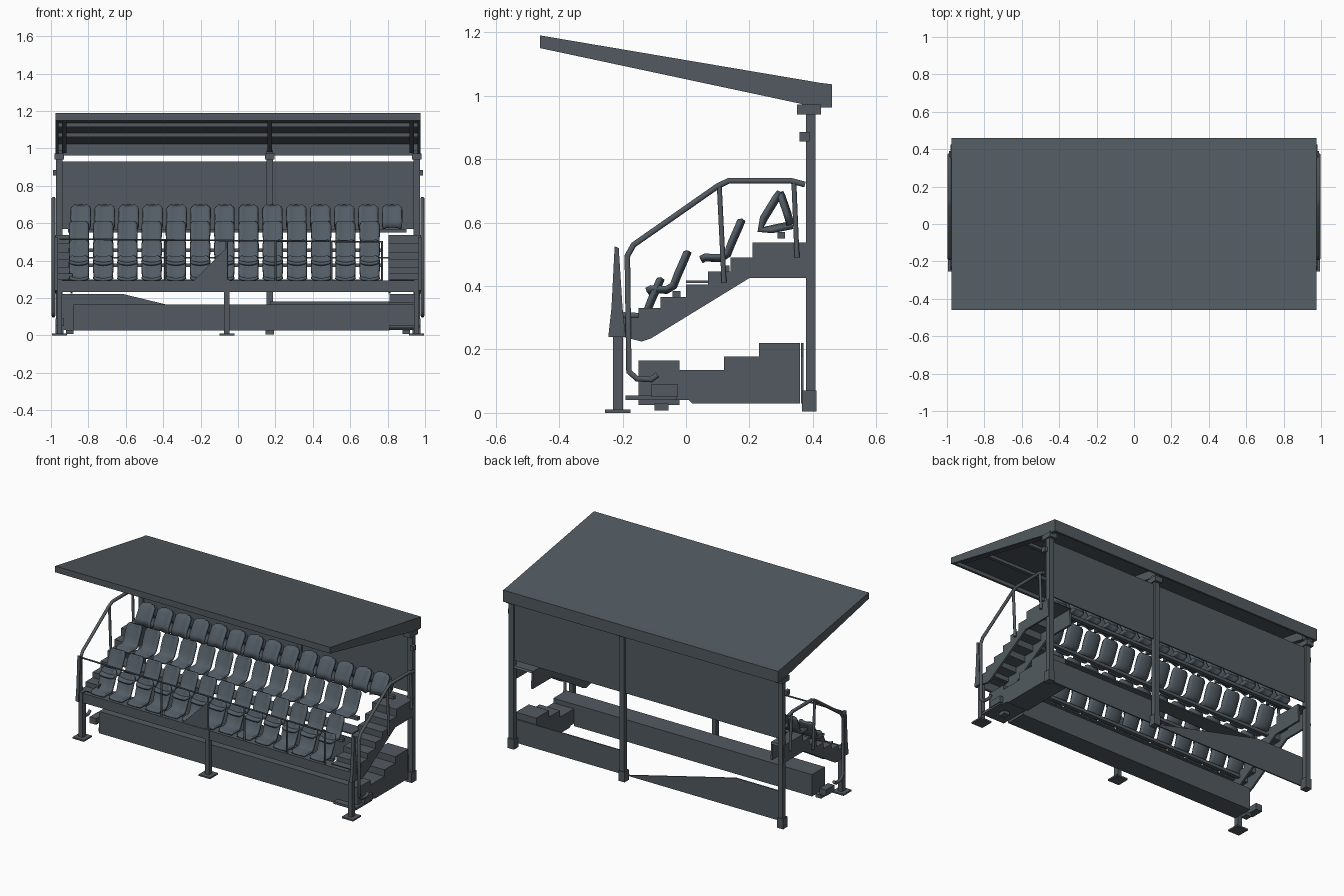
import bpy, bmesh, math
from mathutils import Vector

def mat(name, c):
    m = bpy.data.materials.new(name)
    m.diffuse_color = (*c, 1)
    return m

STEEL = mat("slate grey steel", (0.085, 0.102, 0.117))
SEAT = mat("blue grey plastic", (0.085, 0.108, 0.130))

def finish(name, bm, m=STEEL, smooth=False):
    bmesh.ops.recalc_face_normals(bm, faces=bm.faces)
    me = bpy.data.meshes.new(name)
    bm.to_mesh(me)
    bm.free()
    me.materials.append(m)
    for p in me.polygons:
        p.use_smooth = smooth
    ob = bpy.data.objects.new(name, me)
    bpy.context.collection.objects.link(ob)
    return ob

def box(name, x0, x1, y0, y1, z0, z1, m=STEEL):
    return side_prism(name, [(y0, z0), (y1, z0), (y1, z1), (y0, z1)], x0, x1, m)

def prism(name, pts, offset, m=STEEL):
    bm = bmesh.new()
    a = [bm.verts.new(p) for p in pts]
    b = [bm.verts.new(Vector(p) + Vector(offset)) for p in pts]
    n = len(a)
    bm.faces.new(a)
    bm.faces.new(b[::-1])
    for i in range(n):
        bm.faces.new((a[i], b[i], b[(i + 1) % n], a[(i + 1) % n]))
    return finish(name, bm, m)

def side_prism(name, yz, x0, x1, m=STEEL):
    return prism(name, [(x0, y, z) for y, z in yz], (x1 - x0, 0, 0), m)

def front_plate(name, xz, y, t=0.008):
    return prism(name, [(x, y, z) for x, z in xz], (0, t, 0))

def tube(name, pts, r):
    cu = bpy.data.curves.new(name, 'CURVE')
    cu.dimensions = '3D'
    cu.bevel_depth = r
    cu.bevel_resolution = 1
    cu.use_fill_caps = True
    sp = cu.splines.new('POLY')
    sp.points.add(len(pts) - 1)
    for q, p in zip(sp.points, pts):
        q.co = (*p, 1)
    cu.materials.append(STEEL)
    ob = bpy.data.objects.new(name, cu)
    bpy.context.collection.objects.link(ob)

# Roof: sloping sheet with a fascia frame, open below
box_top = lambda y: 1.19 - (y + 0.46) * 0.15 / 0.88
roof_side = [(-0.46, 1.15), (0.36, 0.975), (0.40, 0.962), (0.46, 0.962),
             (0.46, 1.036), (0.42, 1.041), (-0.46, 1.19)]
for s in (-1, 1):
    side_prism("roof_side_fascia", roof_side, s * 0.975, s * 0.96)
side_prism("roof_sheet", [(-0.46, 1.175), (0.42, 1.026), (0.46, 1.021), (0.46, 1.036),
                          (0.42, 1.041), (-0.46, 1.19)], -0.975, 0.975)
box("roof_front_fascia", -0.975, 0.975, -0.46, -0.445, 1.15, 1.187)
box("roof_back_fascia", -0.975, 0.975, 0.447, 0.46, 0.962, 1.034)
for x in (-0.93, 0.17, 0.93):
    side_prism("roof_rafter", [(-0.42, 1.15), (0.40, 0.975), (0.40, 1.03), (-0.42, 1.17)],
               x - 0.012, x + 0.012)
for y in (-0.22, 0.1):
    box("roof_purlin", -0.96, 0.96, y - 0.01, y + 0.01, box_top(y) - 0.035, box_top(y) - 0.01)

# Back posts with brackets
for x in (-0.955, 0.17, 0.955):
    box("back_post", x - 0.017, x + 0.017, 0.378, 0.408, 0.03, 0.99)
    box("back_post_foot", x - 0.022, x + 0.022, 0.365, 0.412, 0.005, 0.07)
    box("roof_bracket", x - 0.025, x + 0.025, 0.35, 0.425, 0.94, 0.972)
for s in (-1, 1):
    box("post_coupler", s * 0.97, s * 0.99, 0.358, 0.39, 0.855, 0.885)

# Back screens
box("back_panel", -0.94, 0.945, 0.388, 0.396, 0.57, 0.93)
front_plate("lower_back_panel_right", [(0.17, 0.03), (0.95, 0.03), (0.95, 0.18), (0.17, 0.18)], 0.362)
front_plate("lower_back_panel_left", [(0.17, 0.03), (-0.95, 0.03), (-0.95, 0.22), (-0.61, 0.22)], 0.362)

# Low front box and solid lower stair
box("low_bench", -0.88, 0.81, -0.15, -0.02, 0.025, 0.165)
side_prism("lower_stair", [(-0.15, 0.04), (0.01, 0.04), (0.02, 0.03), (0.36, 0.03), (0.36, 0.22),
                           (0.23, 0.22), (0.23, 0.178), (0.12, 0.178), (0.12, 0.135),
                           (-0.02, 0.135), (-0.02, 0.165), (-0.15, 0.165)], 0.81, 0.955)
box("stair_entry_step", 0.81, 0.97, -0.19, -0.03, 0.04, 0.055)
for s in (-1, 1):
    box("side_bracket", s * 0.93, s * 0.975, -0.11, -0.025, 0.05, 0.09)

# Upper stairs: stringers and stepped treads
steps = [(-0.2, 0.30), (-0.15, 0.30), (-0.15, 0.33), (-0.08, 0.33), (-0.08, 0.365), (0, 0.365),
         (0, 0.405), (0.07, 0.405), (0.07, 0.445), (0.14, 0.445), (0.14, 0.49), (0.21, 0.49),
         (0.21, 0.537), (0.40, 0.537)]
stringer = steps + [(0.405, 0.425), (0.20, 0.425), (-0.11, 0.235), (-0.14, 0.225), (-0.2, 0.24)]
ribbon = steps + [(y + 0.008, z - 0.01) for y, z in steps[::-1]]
for x0, x1 in ((0.81, 0.97), (-0.97, -0.89)):
    for x in (x0, x1):
        d = 0.006
        side_prism("stair_stringer", stringer, x - d, x + d)
    side_prism("stair_treads", ribbon, x0, x1)

# Front beam, legs and base plates
box("front_beam", -0.96, 0.96, -0.225, -0.21, 0.232, 0.293)
box("front_deck", -0.96, 0.96, -0.225, -0.16, 0.285, 0.293)
for x in (-0.955, -0.06, 0.955):
    box("front_leg", x - 0.014, x + 0.014, -0.23, -0.198, 0.008, 0.30)
    prism("leg_base_plate", [(x - 0.04, -0.255, 0), (x + 0.04, -0.255, 0),
                             (x + 0.04, -0.175, 0), (x - 0.04, -0.175, 0)], (0, 0, 0.01))
for s in (-1, 1):
    side_prism("front_corner_fin", [(-0.245, 0.24), (-0.19, 0.24), (-0.2, 0.33), (-0.212, 0.52),
                                    (-0.225, 0.525), (-0.235, 0.33)], s * 0.962, s * 0.982)
    box("adjuster_foot", s * 0.9 - 0.02, s * 0.9 + 0.02, -0.1, -0.055, 0.008, 0.03)

# Front guard rail and the cut corner of its panel
tube("front_rail", [(-0.955, -0.218, 0.515), (0.77, -0.218, 0.50)], 0.005)
for x in (-0.39, -0.06, 0.2, 0.5, 0.77):
    tube("front_rail_post", [(x, -0.218, 0.25), (x, -0.218, 0.505)], 0.006)
front_plate("front_guard_panel", [(-0.28, 0.25), (-0.06, 0.25), (-0.06, 0.47)], -0.222, 0.004)

# Side handrails
for s in (-1, 1):
    x = s * 0.986
    rail = [(-0.09, 0.12), (-0.11, 0.105), (-0.155, 0.108), (-0.18, 0.13), (-0.185, 0.495),
            (-0.165, 0.53), (0.10, 0.715), (0.135, 0.732), (0.33, 0.732), (0.375, 0.72)]
    tube("handrail", [(x, y, z) for y, z in rail], 0.0105)
    tube("handrail_post", [(x, 0.105, 0.715), (x, 0.12, 0.41)], 0.009)
    tube("handrail_post", [(x, 0.34, 0.73), (x, 0.35, 0.49)], 0.009)

# Seats: curved shell swept along a side profile (y, z, half width)
def seat_row(name, profile, xs, dy, dz, t=0.014):
    bm = bmesh.new()
    us = (-1, -0.6, 0, 0.6, 1)
    n = len(profile)
    for cx in xs:
        rows = []
        for i, (y, z, w) in enumerate(profile):
            a, b = profile[max(i - 1, 0)], profile[min(i + 1, n - 1)]
            d = Vector((0, b[0] - a[0], b[1] - a[1])).normalized()
            nrm = Vector((0, -d.z, d.y))          # towards the sitter
            rows.append([bm.verts.new(Vector((cx + u * w, y + dy, z + dz)) + nrm * 0.012 * u * u)
                         for u in us])
        for r, q in zip(rows, rows[1:]):
            for k in range(4):
                bm.faces.new((r[k], r[k + 1], q[k + 1], q[k]))
    ob = finish(name, bm, SEAT, True)
    mod = ob.modifiers.new("shell", 'SOLIDIFY')
    mod.thickness = t
    mod.offset = 0

open_seat = [(0.05, 0.478, 0.045), (0.06, 0.484, 0.052), (0.11, 0.482, 0.053), (0.135, 0.497, 0.050),
             (0.15, 0.535, 0.052), (0.172, 0.585, 0.052), (0.178, 0.60, 0.047), (0.181, 0.607, 0.034)]
folded_back = [(0.335, 0.595, 0.042), (0.325, 0.63, 0.052), (0.308, 0.68, 0.052),
               (0.304, 0.69, 0.045), (0.301, 0.695, 0.032)]
folded_pan = [(0.335, 0.598, 0.04), (0.27, 0.585, 0.05), (0.24, 0.582, 0.051), (0.25, 0.61, 0.052),
              (0.29, 0.675, 0.052), (0.303, 0.692, 0.035)]
lower_x = [-0.85 + 0.1295 * i for i in range(13)]
upper_x = [-0.84 + 0.128 * i for i in range(14)]
for i, (dy, dz) in enumerate(((-0.255, -0.185), (-0.17, -0.1), (0, 0))):
    seat_row("seat_row_%d" % (i + 1), open_seat, lower_x, dy, dz)
seat_row("top_seat_back", folded_back, upper_x, 0, 0)
seat_row("top_seat_pan", folded_pan, upper_x, 0, 0)

# Seat support beams, one behind each row
for y, z, x1 in ((-0.125, 0.30, 0.77), (-0.03, 0.385, 0.77), (0.125, 0.465, 0.77), (0.30, 0.57, 0.9)):
    box("seat_beam", -0.91, x1, y - 0.012, y + 0.012, z - 0.02, z)
box("middle_deck", -0.89, 0.81, 0.0, 0.10, 0.41, 0.418)
